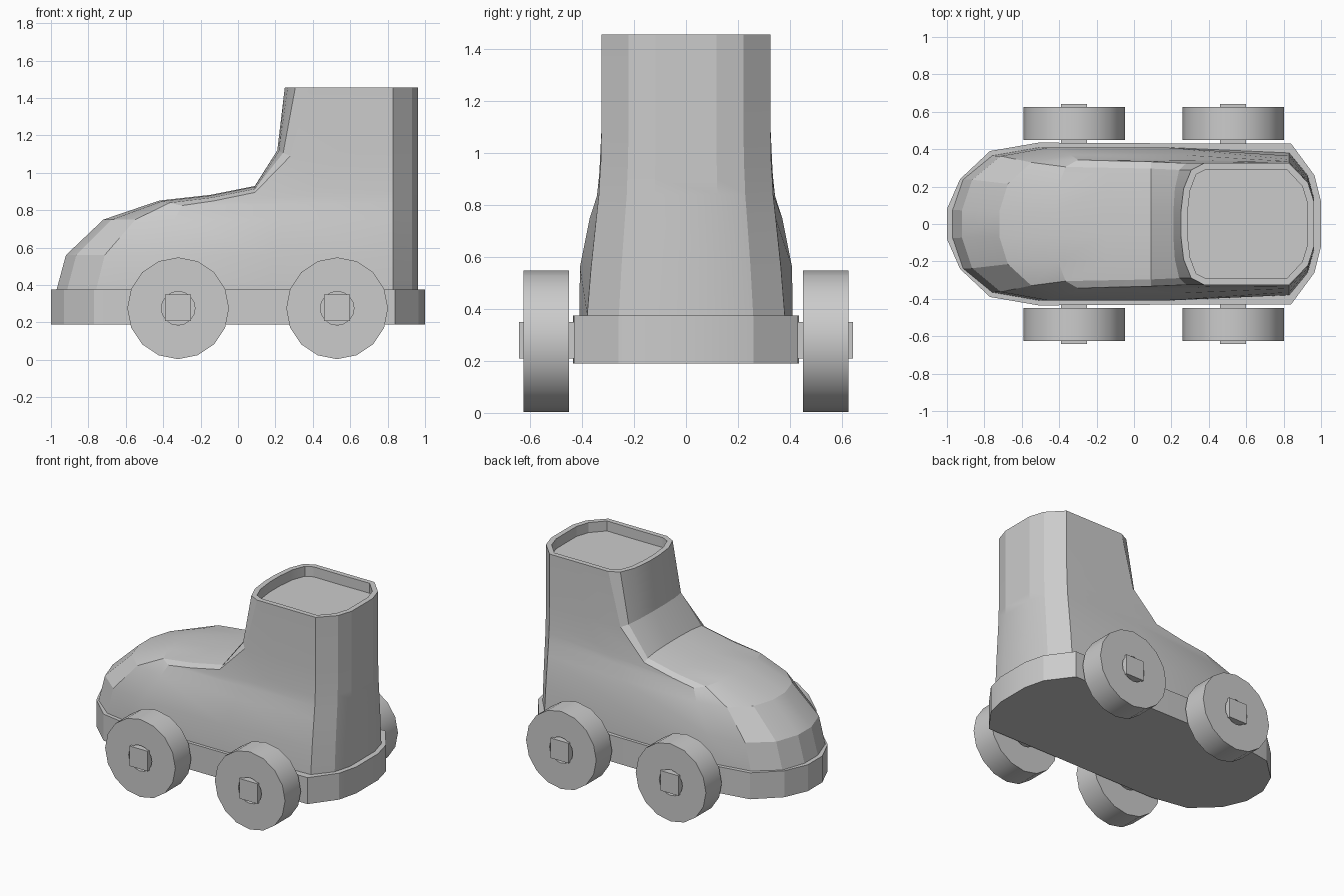
import bpy, bmesh
from math import sin, cos, pi, radians

if "Cube" in bpy.data.objects:
    bpy.data.objects.remove(bpy.data.objects["Cube"])


def finish(name, bm, angle=None):
    bmesh.ops.recalc_face_normals(bm, faces=bm.faces)
    mesh = bpy.data.meshes.new(name)
    bm.to_mesh(mesh)
    bm.free()
    obj = bpy.data.objects.new(name, mesh)
    bpy.context.collection.objects.link(obj)
    if angle:
        bpy.ops.object.select_all(action='DESELECT')
        obj.select_set(True)
        bpy.context.view_layer.objects.active = obj
        bpy.ops.object.shade_smooth_by_angle(angle=radians(angle))
    return obj


def full_ring(half):
    return half + [(x, -y, z) for x, y, z in reversed(half)]


def loft(rings, closed=False):
    """Bridge point rings; return the bmesh and the last cap."""
    bm = bmesh.new()
    loops = [[bm.verts.new(p) for p in ring] for ring in rings]
    n = len(loops[0])
    pairs = list(zip(loops, loops[1:])) + ([(loops[-1], loops[0])] if closed else [])
    for a, b in pairs:
        for i in range(n):
            j = (i + 1) % n
            bm.faces.new((a[i], a[j], b[j], b[i]))
    if closed:
        return bm, None
    bm.faces.new(loops[0][::-1])
    return bm, bm.faces.new(loops[-1])


# Sole: half outline from toe to heel
outline = [(-1, .08), (-.93, .24), (-.77, .39), (-.51, .435), (.4, .43),
           (.84, .43), (.965, .26), (1, .12)]
bm, _ = loft([full_ring([(x, y, z) for x, y in outline]) for z in (.19, .375)])
finish("sole", bm, 20)

# Boot: rings given by front x/z, side corner x/z, side width, heel width, heel z
levels = [
    (-.97, .375, -.50, .375, .410, .380, .375),
    (-.92, .56, -.46, .56, .408, .365, .56),
    (-.72, .75, -.34, .75, .370, .345, .75),
    (-.42, .852, -.30, .825, .343, .335, .84),
    (-.15, .882, -.13, .850, .338, .332, .90),
    (.09, .93, .09, .895, .333, .328, .96),
    (.21, 1.12, .28, 1.09, .325, .325, 1.10),
    (.25, 1.455, .375, 1.455, .325, .325, 1.455),
]
arc = [(.18, 0), (.58, .12), (.89, .45), (1, 1)]
rings = []
for xf, zf, xc, zc, w, wb, zb in levels:
    half = [(xf + (xc - xf) * t, w * f, zf + (zc - zf) * t) for f, t in arc]
    half.append((xc + (.83 - xc) * .5, w, (zc + zb) / 2))
    half += [(.83, wb, zb), (.93, wb * .68, zb), (.963, wb * .36, zb)]
    rings.append(full_ring(half))
bm, cap = loft(rings)

# Recessed boot opening
bmesh.ops.recalc_face_normals(bm, faces=bm.faces)
bmesh.ops.inset_individual(bm, faces=[cap], thickness=.036)
well = bmesh.ops.extrude_discrete_faces(bm, faces=[cap])["faces"][0]
bmesh.ops.translate(bm, verts=well.verts, vec=(0, 0, -.07))
finish("boot", bm, 17)

# Wheels with round bores, and square axles
WZ = .276
section = [(.09, .45), (.272, .45), (.272, .625), (.09, .625)]
for place, x in (("front", -.32), ("rear", .53)):
    for side, s in (("left", 1), ("right", -1)):
        circles = [[(x + r * sin(2 * pi * i / 16), s * y, WZ + r * cos(2 * pi * i / 16))
                    for i in range(16)] for r, y in section]
        bm, _ = loft(circles, closed=True)
        finish(f"{place}_wheel_{side}", bm, 30)
    square = [(-1, -1), (1, -1), (1, 1), (-1, 1)]
    bm, _ = loft([[(x + .07 * a, y, WZ + .003 + .07 * b) for a, b in square]
                  for y in (-.642, .642)])
    finish(f"{place}_axle", bm)
